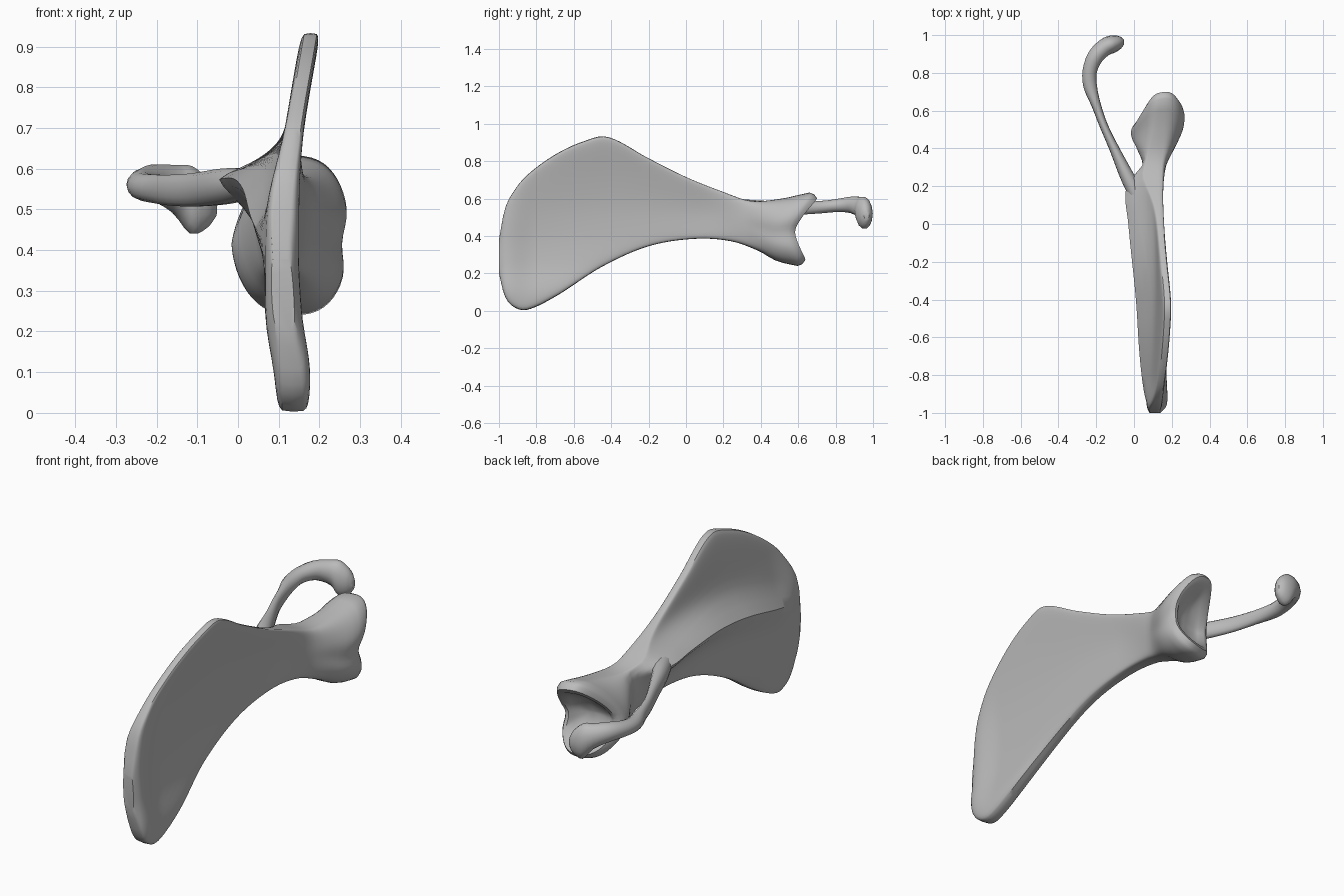
import bpy, bmesh, math
from mathutils import Vector

cube = bpy.data.objects.get("Cube")
if cube:
    bpy.data.objects.remove(cube, do_unlink=True)

bone = bpy.data.materials.new("bone grey")
bone.use_nodes = True
grey = (0.5, 0.5, 0.5, 1)
bone.diffuse_color = grey
bone.node_tree.nodes["Principled BSDF"].inputs["Base Color"].default_value = grey


def curve(keys, t):
    """Smooth interpolation through (position, value) keys."""
    if t <= keys[0][0]:
        return keys[0][1]
    if t >= keys[-1][0]:
        return keys[-1][1]
    i = max(k for k in range(len(keys) - 1) if keys[k][0] <= t)

    def slope(k):
        a, b = keys[max(k - 1, 0)], keys[min(k + 1, len(keys) - 1)]
        return (b[1] - a[1]) / (b[0] - a[0])
    (xa, ya), (xb, yb) = keys[i], keys[i + 1]
    d = xb - xa
    s = (t - xa) / d
    ease = s * s * (3 - 2 * s)
    return (ya + (yb - ya) * ease + d * s * (1 - s) * ((1 - s) * slope(i) - s * slope(i + 1)))


def smoothstep(a, b, t):
    s = min(max((t - a) / (b - a), 0), 1)
    return s * s * (3 - 2 * s)


def signed_power(v, e):
    return math.copysign(abs(v) ** e, v)


def loft(name, rings):
    """Skin a list of closed rings and cap both ends."""
    bm = bmesh.new()
    rows = [[bm.verts.new(p) for p in ring] for ring in rings]
    n = len(rows[0])
    for a, b in zip(rows, rows[1:]):
        for i in range(n):
            j = (i + 1) % n
            bm.faces.new((a[i], a[j], b[j], b[i]))
    bm.faces.new(rows[0])
    bm.faces.new(rows[-1])
    bmesh.ops.recalc_face_normals(bm, faces=bm.faces)
    mesh = bpy.data.meshes.new(name)
    bm.to_mesh(mesh)
    bm.free()
    mesh.materials.append(bone)
    obj = bpy.data.objects.new(name, mesh)
    bpy.context.collection.objects.link(obj)
    bpy.ops.object.select_all(action="DESELECT")
    obj.select_set(True)
    bpy.context.view_layer.objects.active = obj
    bpy.ops.object.shade_smooth_by_angle(angle=math.radians(40))


# Blade outline: lower and upper border along y
low = [(-1, .2), (-.97, .08), (-.92, .02), (-.85, .005), (-.7, .075), (-.45, .235), (-.2, .345),
       (.05, .385), (.25, .37), (.4, .315), (.5, .265), (.6, .24)]
high = [(-1, .38), (-.97, .54), (-.92, .64), (-.85, .725), (-.7, .835), (-.55, .905), (-.42, .93),
        (-.2, .815), (0, .715), (.2, .635), (.35, .587), (.5, .6), (.6, .632)]
# Sideways bend and border thickness by height, then thickness along y
bend = [(0, .135), (.1, .131), (.25, .111), (.5, .112), (.7, .139), (.93, .178)]
border = [(0, 1.3), (.15, 1.2), (.35, 1), (.5, .97), (.7, .75), (.93, .8)]
thick = [(-1, .026), (-.97, .04), (-.9, .045), (-.3, .042), (.1, .042), (.3, .06), (.4, .085)]
# Ridge crest: sideways position and height along y
crest = [(-1, .085), (-.9, .055), (-.7, .03), (-.4, .01), (0, -.03), (.2, -.04), (.32, .05), (.4, .07)]
crest_z = [(-1, .42), (-.8, .46), (-.5, .535), (-.2, .575), (.3, .57)]


def blade_ring(y, count=56):
    zl, zh = curve(low, y), curve(high, y)
    mid, half = (zl + zh) / 2, (zh - zl) / 2
    head = smoothstep(.3, .58, y)
    ridge = curve(crest_z, y)
    shift = min(max((ridge - mid) / half, -.45), .45) * (1 - head)
    dip = .42 * smoothstep(-.97, -.8, y) * (1 - smoothstep(.05, .35, y))
    ring = []
    for i in range(count):
        t = math.tau * i / count
        c, s = math.cos(t), math.sin(t)
        # centre the outer row of points on the ridge
        z = mid + half * (s + (shift * (1 - s * s) if c < 0 else 0))
        # slab with rounded borders, slightly hollow between them
        width = curve(thick, y) * curve(border, z) * (1 - dip * (1 - s * s))
        x = curve(bend, z) + width * signed_power(c, .36)
        # ridge on the outer side
        if c < 0:
            gap = z - ridge
            spread = .05 if gap > 0 else .095
            x += min(0, curve(crest, y) - x) * math.exp(-abs(gap / spread) ** 1.5)
        # swelling into the joint head, squarer and waisted on the inner side
        if c > 0:
            hx = .13 + .145 * c ** .7 * (1 - .13 * math.exp(-((s + .1) / .3) ** 2))
        else:
            hx = .13 - .147 * abs(c) ** .9 * (1 - .32 * max(s + .1, 0))
        x += (hx - x) * head
        ring.append(Vector((x, y, z)))
    return ring


def rim_y(p):
    """Saddle-shaped rim of the joint socket."""
    u, v = (p.x - .13) / .14, (p.z - .435) / .19
    return .522 + .03 * v + .1 * abs(v) ** 1.6 + .03 * u


steps = 56
rings = []
for k in range(steps + 1):
    ring = blade_ring(-1 + 1.6 * (k / steps) ** 1.3)
    for p in ring:
        if p.y > .4:
            p.y = .4 + (p.y - .4) * (rim_y(p) - .4) / .2
    rings.append(ring)

# Socket: thick rounded lip, then a shallow bowl (scale, rim follow, push)
outer = rings[-1]
centre = sum(outer, Vector()) / len(outer)
for scale, follow, push in ((.96, 1, .02), (.86, 1, .035), (.74, .9, .035), (.58, .7, .015),
                            (.4, .4, .005), (.2, .2, 0), (.05, .05, 0)):
    ring = []
    for p in outer:
        q = centre.lerp(p, scale)
        q.y = rim_y(centre.lerp(p, follow)) + push
        ring.append(q)
    rings.append(ring)
loft("shoulder_blade", rings)

# Hooked process: x, y, z, half width, half height
path = [(.06, .06, .565, .04, .03), (.0, .18, .56, .04, .042), (-.045, .27, .555, .036, .045),
        (-.105, .4, .548, .026, .042), (-.16, .52, .547, .022, .039), (-.2, .63, .55, .025, .036),
        (-.232, .73, .555, .036, .034), (-.234, .81, .563, .038, .036), (-.205, .885, .566, .043, .045),
        (-.155, .935, .55, .046, .06), (-.115, .952, .523, .047, .085), (-.075, .962, .515, .034, .06),
        (-.053, .965, .51, .013, .026)]
sub = 3
keys = [[(i, p[k]) for i, p in enumerate(path)] for k in range(5)]
rings = []
for j in range((len(path) - 1) * sub + 1):
    t = j / sub
    x, y, z, w, h = (curve(k, t) for k in keys)
    ahead = Vector((curve(keys[0], t + .3) - curve(keys[0], t - .3),
                    curve(keys[1], t + .3) - curve(keys[1], t - .3), 0)).normalized()
    side = Vector((ahead.y, -ahead.x, 0))
    rings.append([Vector((x, y, z)) + side * w * math.cos(a) + Vector((0, 0, h * math.sin(a)))
                  for a in (math.tau * i / 14 for i in range(14))])
loft("hooked_process", rings)
